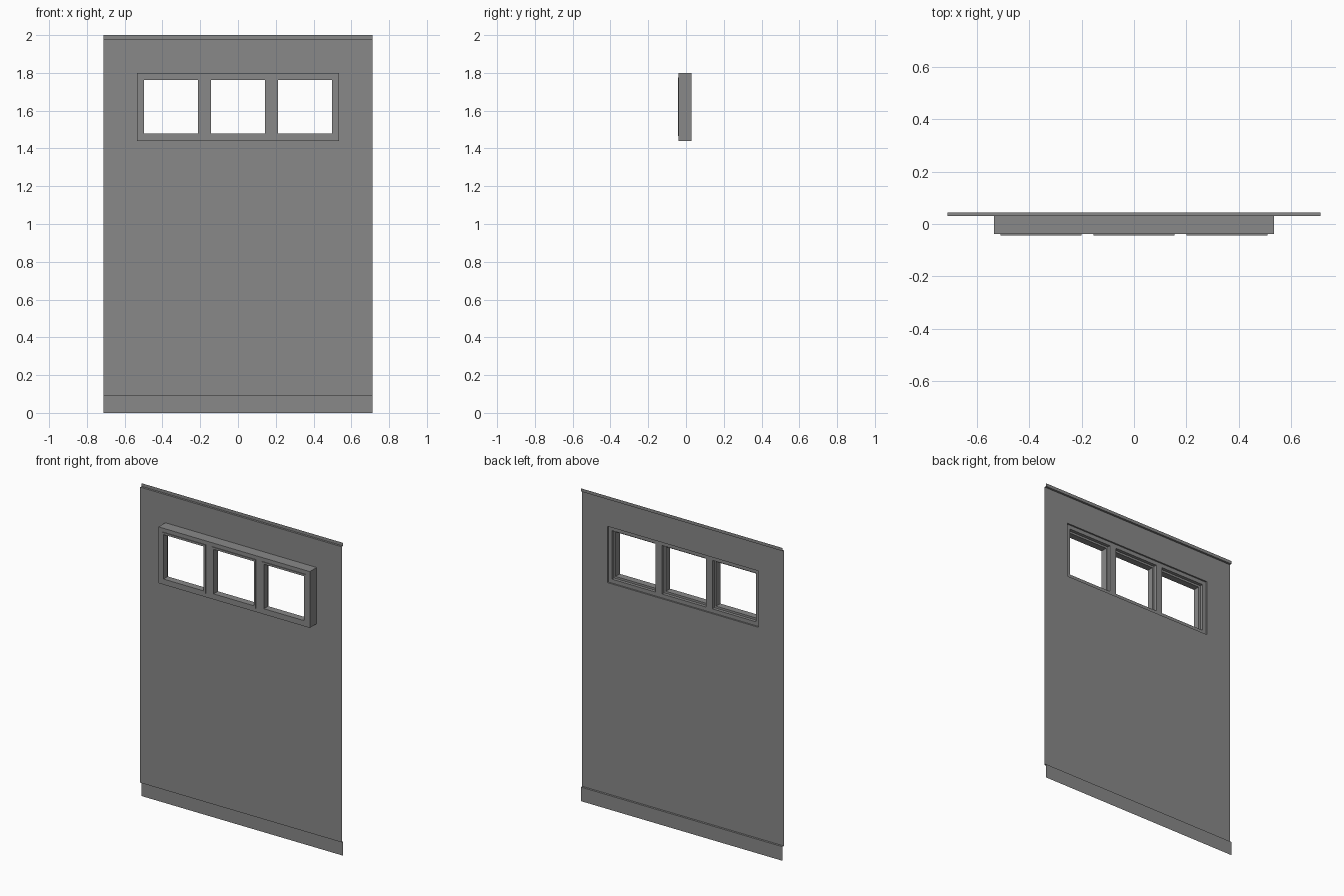
import bpy
import bmesh

old = bpy.data.objects.get("Cube")
if old:
    bpy.data.objects.remove(old, do_unlink=True)

grey = bpy.data.materials.new("panel grey")
grey.use_nodes = True
colour = (0.25, 0.25, 0.25, 1)
grey.diffuse_color = colour
grey.node_tree.nodes["Principled BSDF"].inputs["Base Color"].default_value = colour

HALF_WIDTH = 0.713
WALL_Y, TRIM_Y = 0.03, 0.043
WINDOW = (-0.535, 0.535, 1.44, 1.80)
OPENINGS = [(x - 0.155, x + 0.155, 1.465, 1.775) for x in (-0.355, 0, 0.355)]


def finish(name, bm):
    mesh = bpy.data.meshes.new(name)
    bm.to_mesh(mesh)
    bm.free()
    mesh.materials.append(grey)
    obj = bpy.data.objects.new(name, mesh)
    bpy.context.collection.objects.link(obj)
    return obj


def plate(name, outer, holes, front, depth=0):
    """Upright plate with rectangular holes; rectangles are x0, x1, z0, z1."""
    rects = [outer] + holes
    xs = sorted({v for r in rects for v in r[:2]})
    zs = sorted({v for r in rects for v in r[2:]})
    bm = bmesh.new()
    for x0, x1 in zip(xs, xs[1:]):
        for z0, z1 in zip(zs, zs[1:]):
            cx, cz = (x0 + x1) / 2, (z0 + z1) / 2
            if any(h[0] < cx < h[1] and h[2] < cz < h[3] for h in holes):
                continue
            bm.faces.new([bm.verts.new((x, front, z)) for x, z in
                          ((x0, z0), (x1, z0), (x1, z1), (x0, z1))])
    bmesh.ops.remove_doubles(bm, verts=bm.verts[:], dist=0.0001)
    if depth:
        made = bmesh.ops.extrude_face_region(bm, geom=bm.faces[:], use_keep_orig=True)
        moved = [g for g in made["geom"] if isinstance(g, bmesh.types.BMVert)]
        bmesh.ops.translate(bm, verts=moved, vec=(0, depth, 0))
        bmesh.ops.recalc_face_normals(bm, faces=bm.faces[:])
    return finish(name, bm)


def strip(name, profile):
    """Open sheet made by sweeping a y, z profile across the panel width."""
    bm = bmesh.new()
    rows = [[bm.verts.new((x, y, z)) for x in (-HALF_WIDTH, HALF_WIDTH)]
            for y, z in profile]
    for a, b in zip(rows, rows[1:]):
        bm.faces.new((a[0], a[1], b[1], b[0]))
    return finish(name, bm)


# Thin panel with its folded top and bottom edges
plate("wall_panel", (-HALF_WIDTH, HALF_WIDTH, 0.09, 1.98), [WINDOW], WALL_Y)
strip("bottom_skirting", [(TRIM_Y, 0), (TRIM_Y, 0.09), (WALL_Y, 0.09)])
strip("top_trim", [(WALL_Y, 1.98), (TRIM_Y, 1.98), (TRIM_Y, 2.0)])

# Window box projecting from the front
plate("window_frame", WINDOW, OPENINGS, -0.039, 0.059)

# Reveal joining the frame to the panel
x0, x1, z0, z1 = WINDOW
bm = bmesh.new()
corners = [(x0, z0), (x1, z0), (x1, z1), (x0, z1)]
near = [bm.verts.new((x, 0.02, z)) for x, z in corners]
far = [bm.verts.new((x, WALL_Y, z)) for x, z in corners]
for i in range(4):
    j = (i + 1) % 4
    bm.faces.new((near[i], near[j], far[j], far[i]))
finish("window_reveal", bm)

# Slim casement lining each opening
for side, (a, b, c, d) in zip(("right", "middle", "left"), OPENINGS):
    t = 0.013
    plate(side + "_casement", (a, b, c, d),
          [(a + t, b - t, c + t, d - t)], -0.043, 0.043)
